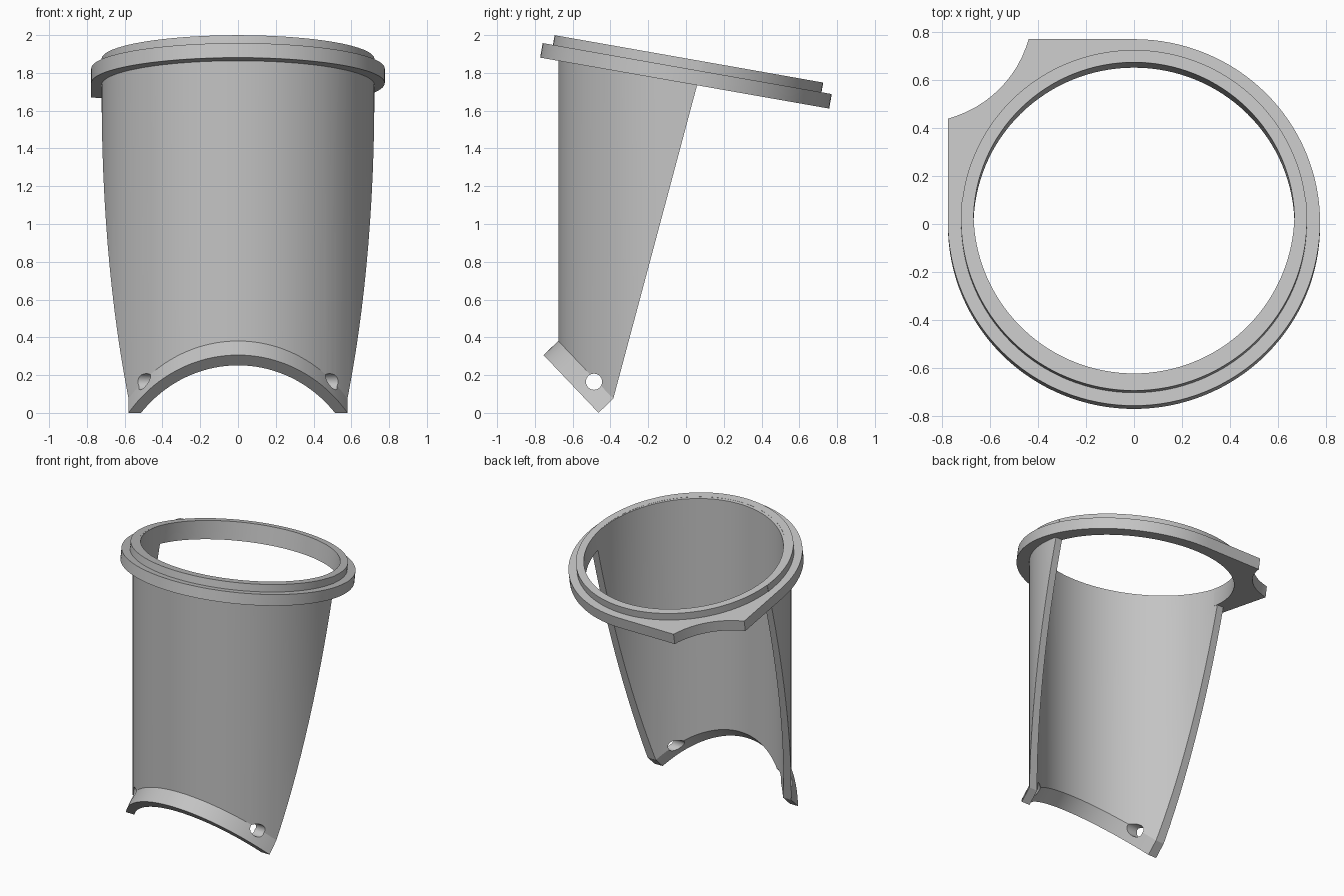
import bpy, bmesh
from math import sin, cos, pi, radians, sqrt, hypot, atan2
from mathutils import Vector, Matrix

if "Cube" in bpy.data.objects:
    bpy.data.objects.remove(bpy.data.objects["Cube"])

grey = bpy.data.materials.new("plain grey")
grey.use_nodes = True
grey.diffuse_color = (0.55, 0.55, 0.55, 1)
for node in grey.node_tree.nodes:
    if node.type == "BSDF_PRINCIPLED":
        node.inputs["Base Color"].default_value = grey.diffuse_color

BORE, WALL, RIM = 0.67, 0.722, 0.777   # shared radii
TILT = radians(10)
FLANGE_H, LIP_H = 0.078, 0.13
COLLAR = Vector((0, -0.007, 1.746))


def loft(bm, loops, wrap):
    """Join equal point loops with quads, wrapping round or capping the ends."""
    rows = [[bm.verts.new(p) for p in loop] for loop in loops]
    pairs = list(zip(rows, rows[1:]))
    if wrap:
        pairs.append((rows[-1], rows[0]))
    else:
        bm.faces.new(rows[0])
        bm.faces.new(rows[-1])
    for a, b in pairs:
        for i in range(len(a)):
            j = (i + 1) % len(a)
            bm.faces.new((a[i], a[j], b[j], b[i]))


def finish(bm, name):
    bmesh.ops.recalc_face_normals(bm, faces=bm.faces)
    mesh = bpy.data.meshes.new(name)
    bm.to_mesh(mesh)
    bm.free()
    mesh.materials.append(grey)
    ob = bpy.data.objects.new(name, mesh)
    bpy.context.collection.objects.link(ob)
    return ob


def activate(ob):
    bpy.ops.object.select_all(action="DESELECT")
    ob.select_set(True)
    bpy.context.view_layer.objects.active = ob


# Tilted collar: round flange with one square, scooped corner, and a raised lip
SCOOP = Vector((-0.905, 0.905))
CORNER = 0.44
SCOOP_R = hypot(RIM + SCOOP.x, CORNER - SCOOP.y)
corner_angles = [atan2(RIM, -CORNER), atan2(CORNER, -RIM)]


def rim_radius(t):
    if not pi / 2 < t < pi:
        return RIM
    if t <= corner_angles[0]:
        return RIM / sin(t)
    if t >= corner_angles[1]:
        return -RIM / cos(t)
    along = SCOOP.dot(Vector((cos(t), sin(t))))
    return along - sqrt(along ** 2 - SCOOP.length_squared + SCOOP_R ** 2)


angles = sorted([2 * pi * i / 128 for i in range(128)] + corner_angles)


def ring(radius, z):
    return [(radius(t) * cos(t), radius(t) * sin(t), z) for t in angles]


bm = bmesh.new()
loft(bm, [ring(lambda t: BORE, 0), ring(rim_radius, 0),
          ring(rim_radius, FLANGE_H), ring(lambda t: WALL, FLANGE_H),
          ring(lambda t: WALL, LIP_H), ring(lambda t: BORE, LIP_H)], True)
collar = finish(bm, "top_collar")
collar.location = COLLAR
collar.rotation_euler.x = -TILT

# Front wall: part of an upright tube, trimmed by three slanted planes
CENTRE_Y = 0.046
sweep = [radians(-108 + 216 * i / 80) for i in range(81)]
section = [(WALL * sin(a), CENTRE_Y - WALL * cos(a)) for a in sweep]
section += [(BORE * sin(a), CENTRE_Y - BORE * cos(a)) for a in reversed(sweep)]
bm = bmesh.new()
loft(bm, [[(x, y, z) for x, y in section] for z in (-1, 2.3)], False)

up = Vector((0, sin(TILT), cos(TILT)))
foot = Vector((0, -0.385, 0.075))
back_normal = Vector((0, 1.665, -0.445)).normalized()
lip_normal = Vector((0, -0.31, -0.295)).normalized()
for point, normal in ((COLLAR + up * (LIP_H - 0.001), up),
                      (foot, back_normal), (foot, lip_normal)):
    bmesh.ops.bisect_plane(bm, geom=bm.verts[:] + bm.edges[:] + bm.faces[:],
                           plane_co=point, plane_no=normal, clear_outer=True)
    open_edges = [e for e in bm.edges if e.is_boundary]
    cap = bmesh.ops.holes_fill(bm, edges=open_edges, sides=0)["faces"]

# Bottom lip: the lower cut pushed out square to its plane
end = bmesh.ops.extrude_discrete_faces(bm, faces=cap)["faces"]
bmesh.ops.translate(bm, verts=list({v for f in end for v in f.verts}),
                    vec=lip_normal * 0.108)
wall = finish(bm, "front_wall")

# Pin holes through both ends of the bottom lip
bm = bmesh.new()
bmesh.ops.create_cone(bm, cap_ends=True, segments=24, radius1=0.043, radius2=0.043,
                      depth=1.6, matrix=Matrix.Translation((0, -0.487, 0.165))
                      @ Matrix.Rotation(pi / 2, 4, "Y"))
cutter = finish(bm, "pin_hole_cutter")
cutter.hide_render = True
cut = wall.modifiers.new("pin_holes", "BOOLEAN")
cut.operation, cut.solver, cut.object = "DIFFERENCE", "EXACT", cutter
activate(wall)
bpy.ops.object.modifier_apply(modifier=cut.name)
bpy.data.objects.remove(cutter)

for ob in (collar, wall):
    activate(ob)
    bpy.ops.object.shade_smooth_by_angle(angle=radians(25))
